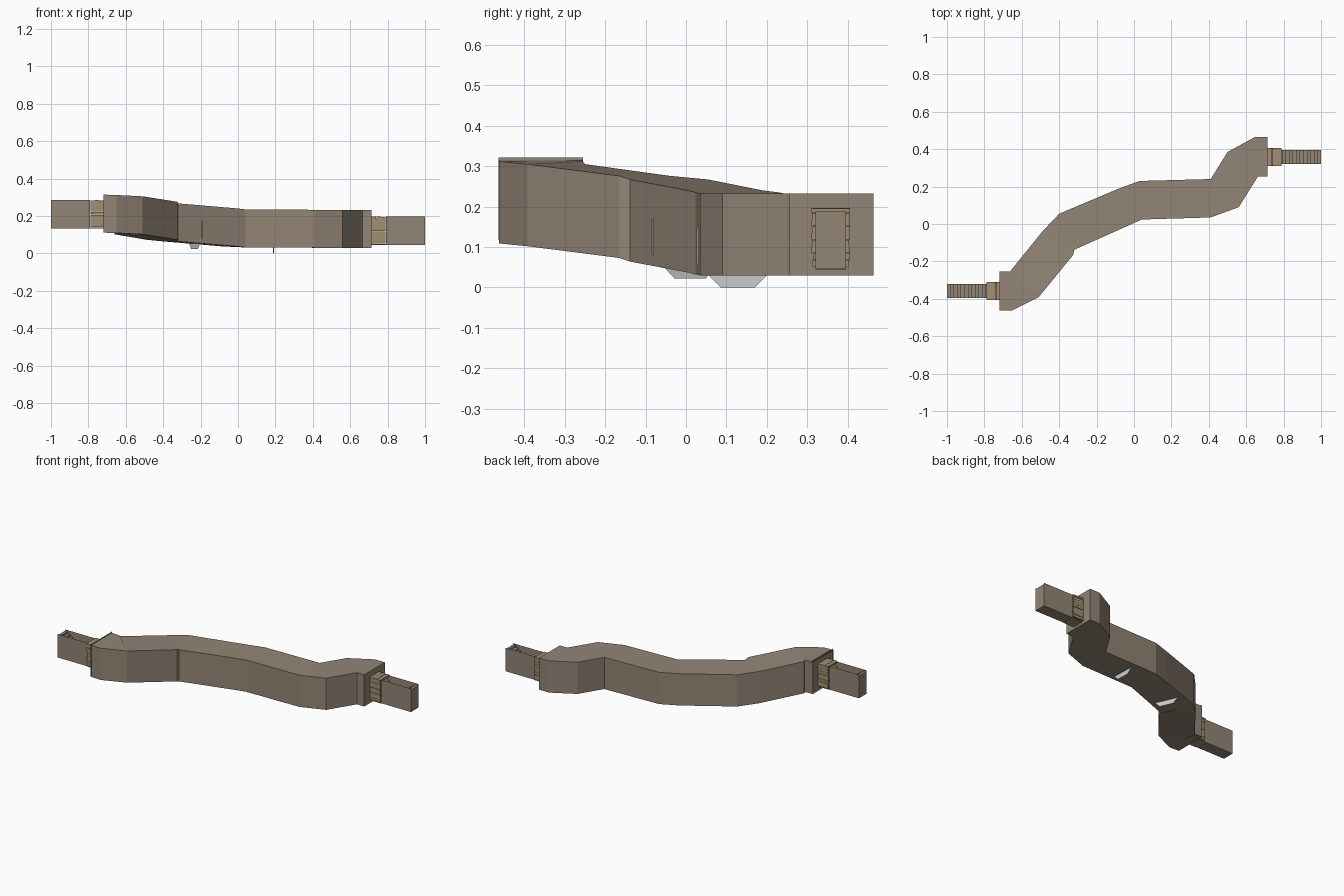
import bpy, bmesh, math, random
from mathutils import Vector, Matrix

if "Cube" in bpy.data.objects:
    bpy.data.objects.remove(bpy.data.objects["Cube"])

random.seed(4)


def material(name, color):
    m = bpy.data.materials.new(name)
    m.diffuse_color = (*color, 1)
    m.use_nodes = True
    m.node_tree.nodes["Principled BSDF"].inputs["Base Color"].default_value = m.diffuse_color
    return m


STONE = material("stone", (0.29, 0.235, 0.18))
WOOD = material("wood", (0.36, 0.27, 0.17))
PALE = material("pale_grey", (0.65, 0.65, 0.62))


def finish(name, bm, mat, matrix=None, recalc=True):
    if recalc:
        bmesh.ops.recalc_face_normals(bm, faces=bm.faces)
    me = bpy.data.meshes.new(name)
    bm.to_mesh(me)
    bm.free()
    ob = bpy.data.objects.new(name, me)
    bpy.context.collection.objects.link(ob)
    me.materials.append(mat)
    if matrix:
        ob.matrix_world = matrix
    return ob


def face(bm, *pts):
    return bm.faces.new([bm.verts.new(p) for p in pts])


def box(bm, lo, hi):
    size = [h - l for l, h in zip(lo, hi)]
    mid = [(h + l) / 2 for l, h in zip(lo, hi)]
    bmesh.ops.create_cube(bm, size=1, matrix=Matrix.Translation(mid) @ Matrix.Diagonal((*size, 1)))


# Winding passage: back edge x, y, front edge x, y, ceiling height
HEIGHT = 0.203
sections = [
    (-.72, -.255, -.72, -.462, .314), (-.66, -.255, -.65, -.462, .312),
    (-.66, -.25, -.51, -.392, .305), (-.49, -.04, -.325, -.165, .276),
    (-.40, .055, -.32, -.138, .267), (-.08, .19, 0, .005, .24),
    (.03, .23, .04, .024, .235), (.40, .24, .41, .035, .233),
    (.41, .24, .56, .09, .233), (.50, .385, .66, .25, .233),
    (.645, .464, .665, .255, .233), (.715, .464, .715, .255, .233),
]
bm = bmesh.new()
rings = []
for bx, by, fx, fy, top in sections:
    low = top - HEIGHT
    rings.append([bm.verts.new(p) for p in
                  ((bx, by, low), (bx, by, top), (fx, fy, top), (fx, fy, low))])
for a, b in zip(rings, rings[1:]):
    for i in range(4):
        j = (i + 1) % 4
        bm.faces.new((a[i], a[j], b[j], b[i]))
finish("passage", bm, STONE)

# Each end shares the same parts: the left one is turned half round and raised
TURNED = Matrix.Translation((0, 0, 0.088)) @ Matrix.Rotation(math.pi, 4, 'Z')
Y0, Y1 = 0.32, 0.396          # stairwell sides
Z0, Z1 = 0.046, 0.196         # stairwell bottom and top
for side, mat4 in (("right", Matrix.Identity(4)), ("left", TURNED)):
    # End wall with a doorway
    bm = bmesh.new()
    x, lo, hi = 0.715, 0.03, 0.233
    for y0, y1, z0, z1 in ((.255, Y0, lo, hi), (Y1, .464, lo, hi),
                           (Y0, Y1, .185, hi), (Y0, Y1, lo, Z0)):
        face(bm, (x, y0, z0), (x, y1, z0), (x, y1, z1), (x, y0, z1))
    finish(side + "_end_wall", bm, STONE, mat4, recalc=False)

    # Doorway lined with uneven stacked blocks, lintel and sill
    bm = bmesh.new()
    rows = 8
    step = (0.185 - 0.052) / rows
    for r in range(rows):
        z = 0.052 + r * step
        for y_in, sgn in ((Y0, -1), (Y1, 1)):
            y_out = y_in + sgn * random.uniform(.006, .010)
            box(bm, (.715, min(y_in, y_out), z),
                (.79 - random.uniform(0, .003), max(y_in, y_out), z + step * .95))
    for c in range(3):
        box(bm, (.715 + c * .025, .31, .185),
            (.739 + c * .025, .406, .193 + random.uniform(0, .004)))
    box(bm, (.715, Y0, .044), (.79, Y1, .05))
    finish(side + "_door_frame", bm, WOOD, mat4)

    # Open-topped stairwell rising towards the outside
    bm = bmesh.new()
    xa, xb, n = 0.79, 1.0, 11
    for y in (Y0, Y1):
        face(bm, (xa, y, Z0), (xb, y, Z0), (xb, y, Z1), (xa, y, Z1))
    face(bm, (xa, Y0, Z0), (xa, Y1, Z0), (xb, Y1, Z0), (xb, Y0, Z0))
    face(bm, (xb, Y0, Z0), (xb, Y1, Z0), (xb, Y1, .188), (xb, Y0, .188))
    run, rise = (xb - xa) / n, (.188 - Z0) / n
    for i in range(n):
        x0, z0 = xa + i * run, Z0 + i * rise
        x1, z1 = x0 + run, z0 + rise
        face(bm, (x0, Y0, z0), (x0, Y0, z1), (x0, Y1, z1), (x0, Y1, z0))
        face(bm, (x0, Y0, z1), (x1, Y0, z1), (x1, Y1, z1), (x0, Y1, z1))
    finish(side + "_stairwell", bm, STONE, mat4, recalc=False)

# Pale octagonal screens across the passage, dipping through the floor
radius = 0.1025 / math.cos(math.pi / 8)
for name, pos, angle in (("middle_screen", (.19, .128, .1025), 2),
                         ("sloping_screen", (-.232, .01, .125), 24)):
    bm = bmesh.new()
    face(bm, *[(0, radius * math.cos(a), radius * math.sin(a))
               for a in (math.pi / 8 + k * math.pi / 4 for k in range(8))])
    finish(name, bm, PALE, Matrix.Translation(Vector(pos))
           @ Matrix.Rotation(math.radians(angle), 4, 'Z'), recalc=False)
